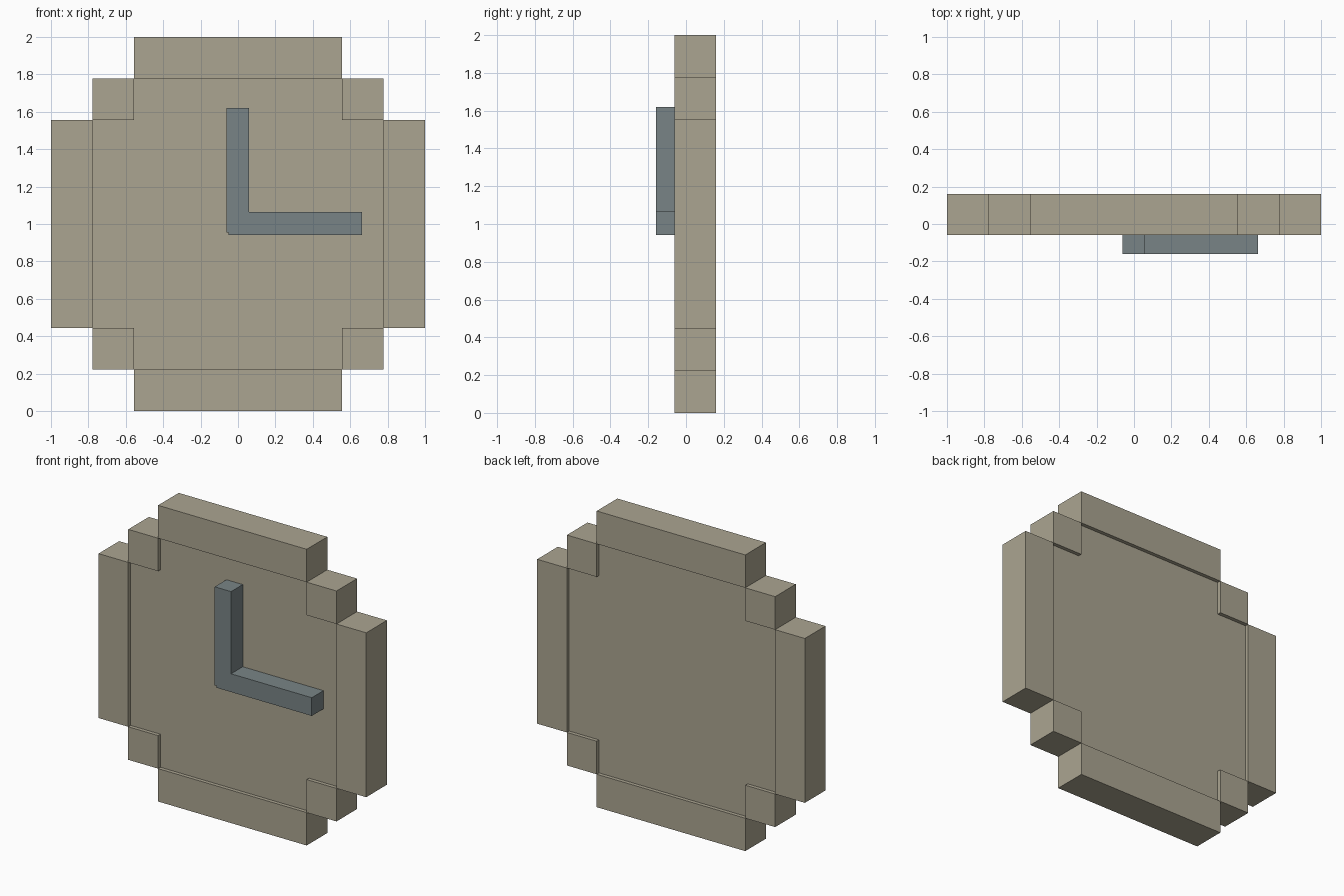
import bpy
import bmesh

cube = bpy.data.objects.get("Cube")
if cube:
    bpy.data.objects.remove(cube, do_unlink=True)

FRONT, BACK = -0.06, 0.16      # rim depth
RECESS = 0.025                 # face plate set back on both sides
A, B, C = 0.555, 0.778, 1.0    # steps of the rounded outline
MID = 1.0                      # height of the centre


def material(name, rgb):
    mat = bpy.data.materials.new(name)
    mat.use_nodes = True
    mat.diffuse_color = (*rgb, 1)
    mat.node_tree.nodes["Principled BSDF"].inputs["Base Color"].default_value = (*rgb, 1)
    return mat


def extrude_profile(name, points, y0, y1, mat):
    """Extrude an outline in x and z from y0 to y1."""
    bm = bmesh.new()
    face = bm.faces.new([bm.verts.new((x, y0, z)) for x, z in points])
    new = bmesh.ops.extrude_face_region(bm, geom=[face])["geom"]
    verts = [v for v in new if isinstance(v, bmesh.types.BMVert)]
    bmesh.ops.translate(bm, verts=verts, vec=(0, y1 - y0, 0))
    bmesh.ops.recalc_face_normals(bm, faces=bm.faces)
    mesh = bpy.data.meshes.new(name)
    bm.to_mesh(mesh)
    bm.free()
    mesh.materials.append(mat)
    obj = bpy.data.objects.new(name, mesh)
    bpy.context.collection.objects.link(obj)
    return obj


def block(name, x0, x1, z0, z1, mat):
    outline = [(x0, z0), (x1, z0), (x1, z1), (x0, z1)]
    return extrude_profile(name, outline, FRONT, BACK, mat)


stone = material("warm_beige", (0.407, 0.376, 0.283))
steel = material("blue_grey", (0.191, 0.231, 0.238))

# Recessed cross-shaped face plate
quarter = [(A, B), (A, A), (B, A)]
cross = []
for sx, sz in ((1, 1), (1, -1), (-1, -1), (-1, 1)):
    pts = quarter if sx == sz else quarter[::-1]
    cross += [(sx * x, MID + sz * z) for x, z in pts]
extrude_profile("face_plate", cross, FRONT + RECESS, BACK - RECESS, stone)

# Rim: top and bottom bars, side bars and corner blocks
block("top_bar", -A, A, MID + B, MID + C, stone)
block("bottom_bar", -A, A, MID - C, MID - B, stone)
for side, s in (("left", 1), ("right", -1)):
    x0, x1 = sorted((s * B, s * C))
    block(f"{side}_bar", x0, x1, MID - A, MID + A, stone)
    x0, x1 = sorted((s * A, s * B))
    block(f"{side}_upper_corner", x0, x1, MID + A, MID + B, stone)
    block(f"{side}_lower_corner", x0, x1, MID - B, MID - A, stone)

# Hands: one L-shaped piece with a small notch at the elbow
hands = [(-0.062, 1.62), (0.06, 1.62), (0.06, 1.065), (0.663, 1.065),
         (0.663, 0.942), (-0.05, 0.942), (-0.05, 0.955), (-0.062, 0.955)]
extrude_profile("clock_hands", hands, -0.16, FRONT + RECESS, steel)
